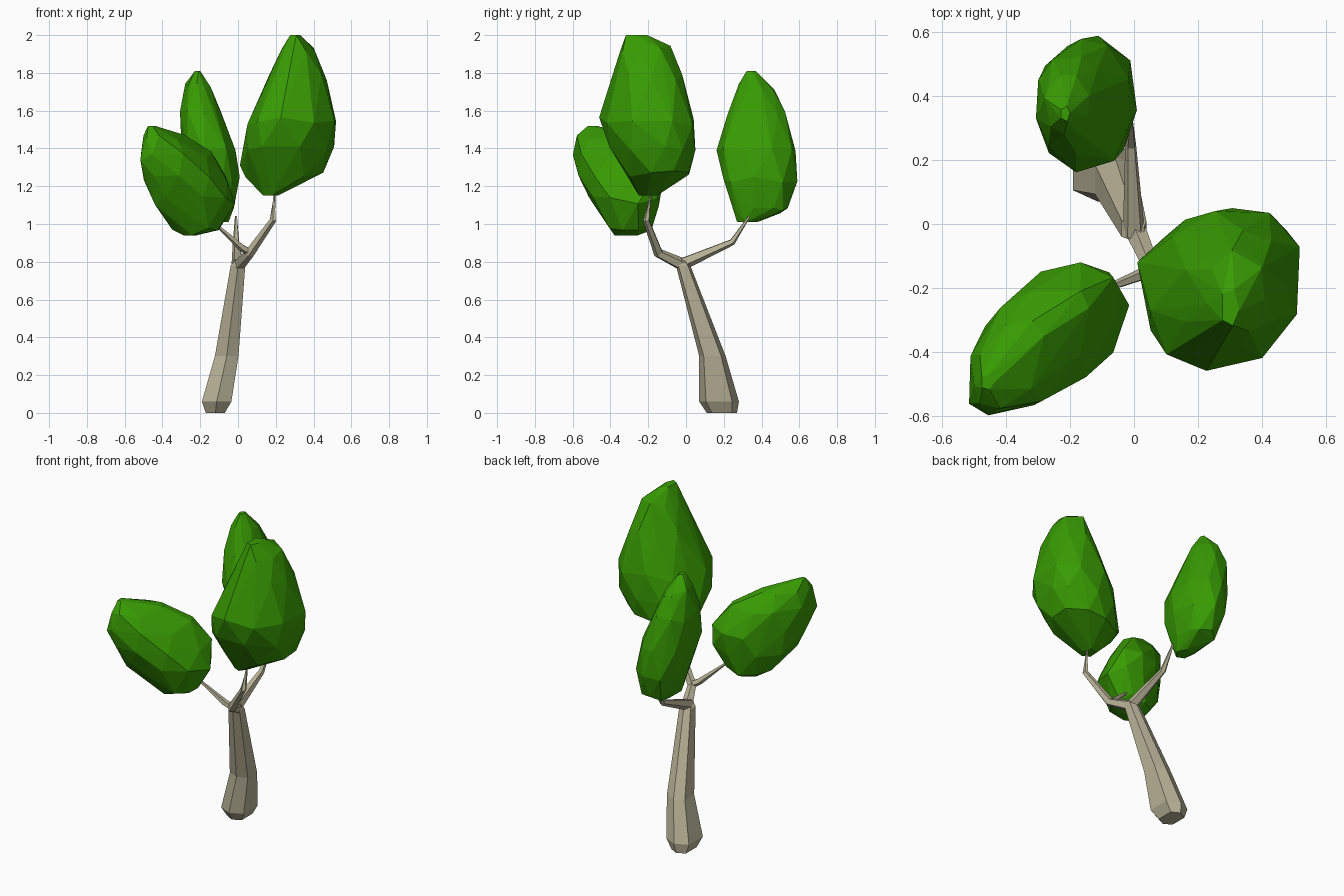
import bpy, bmesh, math, random
from mathutils import Vector

if "Cube" in bpy.data.objects:
    bpy.data.objects.remove(bpy.data.objects["Cube"])

random.seed(4)


def material(name, rgb):
    m = bpy.data.materials.new(name)
    m.diffuse_color = (*rgb, 1)
    m.use_nodes = True
    m.node_tree.nodes["Principled BSDF"].inputs["Base Color"].default_value = m.diffuse_color
    return m


BARK = material("bark", (0.49, 0.46, 0.32))
LEAF = material("leaf_green", (0.04, 0.33, 0.001))


def finish(bm, name, mat):
    bmesh.ops.recalc_face_normals(bm, faces=bm.faces[:])
    me = bpy.data.meshes.new(name)
    bm.to_mesh(me)
    bm.free()
    me.materials.append(mat)
    ob = bpy.data.objects.new(name, me)
    bpy.context.collection.objects.link(ob)
    return ob


def squared(c, power):
    """Signed power, turns circles into squarer rings."""
    return math.copysign(abs(c) ** power, c)


def loft(name, rings, mat):
    """Skin a list of equal-length point rings and cap both ends."""
    bm = bmesh.new()
    vs = [[bm.verts.new(p) for p in r] for r in rings]
    n = len(vs[0])
    for a, b in zip(vs, vs[1:]):
        for i in range(n):
            j = (i + 1) % n
            bm.faces.new((a[i], a[j], b[j], b[i]))
    bm.faces.new(vs[0])
    bm.faces.new(vs[-1])
    return finish(bm, name, mat)


def branch(name, path, sides=5):
    """Tapered limb along (x, y, z, radius) stations."""
    pts = [Vector(p[:3]) for p in path]
    rings = []
    for i, p in enumerate(pts):
        d = (pts[min(i + 1, len(pts) - 1)] - pts[max(i - 1, 0)]).normalized()
        u = d.cross(Vector((0.3, 0.2, 1))).normalized()
        v = d.cross(u)
        rings.append([p + path[i][3] * (u * math.cos(t) + v * math.sin(t))
                      for t in (2 * math.pi * k / sides for k in range(sides))])
    return loft(name, rings, BARK)


def foliage(name, layers, corners=()):
    """Faceted crown: hull over rings given as z, xmin, xmax, ymin, ymax, phase.
    A phase below 90 degrees stretches the ring along the x = y diagonal."""
    bm = bmesh.new()
    for k, (z, x0, x1, y0, y1, phase) in enumerate(layers):
        end = k in (0, len(layers) - 1)
        n = 5 if end else 9
        for i in range(n):
            t = 2 * math.pi * (i + 0.5 * (k % 2)) / n + random.uniform(-0.15, 0.15)
            cx = squared(math.cos(t), 0.88)
            cy = squared(math.cos(t - math.radians(phase)), 0.88)
            dz = 0 if end else random.uniform(-0.025, 0.025)
            bm.verts.new(((x0 + x1) / 2 + (x1 - x0) / 2 * cx,
                          (y0 + y1) / 2 + (y1 - y0) / 2 * cy, z + dz))
    for c in corners:
        bm.verts.new(c)
    r = bmesh.ops.convex_hull(bm, input=bm.verts[:])
    loose = {g for g in r["geom_interior"] + r["geom_unused"]
             if isinstance(g, bmesh.types.BMVert)}
    bmesh.ops.delete(bm, geom=list(loose), context='VERTS')
    return finish(bm, name, LEAF)


# Leaning six-sided trunk
trunk = [(-0.12, 0.19, 0.0, 0.055, 0.08), (-0.113, 0.175, 0.06, 0.085, 0.105),
         (-0.06, 0.14, 0.30, 0.068, 0.07), (0.0, -0.015, 0.78, 0.042, 0.038),
         (0.008, -0.03, 0.81, 0.025, 0.025)]
loft("trunk", [[(x + rx * squared(math.cos(t), 0.6), y + ry * squared(math.sin(t), 0.6), z)
                for t in (math.pi * (k + 0.5) / 3 for k in range(6))]
               for x, y, z, rx, ry in trunk], BARK)

# Branches
branch("back_branch", [(0.0, -0.03, 0.785, 0.036), (-0.01, 0.245, 0.905, 0.018),
                       (-0.01, 0.335, 1.04, 0.006)])
branch("right_branch", [(0.0, -0.01, 0.78, 0.036), (0.06, -0.145, 0.845, 0.027),
                        (0.185, -0.21, 1.02, 0.018), (0.195, -0.18, 1.18, 0.008)])
branch("left_branch", [(0.07, -0.14, 0.845, 0.022), (0.02, -0.16, 0.875, 0.02),
                       (-0.13, -0.22, 1.01, 0.007)])

# Leaf crowns
foliage("right_foliage", [
    (1.15, 0.13, 0.21, -0.25, -0.15, 90), (1.26, 0.04, 0.46, -0.32, 0.02, 82),
    (1.39, 0.03, 0.51, -0.42, 0.05, 80), (1.54, 0.05, 0.53, -0.46, 0.05, 80),
    (1.77, 0.15, 0.47, -0.39, -0.02, 82), (1.92, 0.23, 0.41, -0.35, -0.08, 85),
    (2.0, 0.27, 0.33, -0.32, -0.2, 90)],
    corners=[(0.01, -0.12, 1.31)])
foliage("left_foliage", [
    (0.94, -0.29, -0.22, -0.38, -0.25, 90), (0.99, -0.35, -0.10, -0.43, -0.18, 80),
    (1.12, -0.46, -0.015, -0.52, -0.14, 68), (1.24, -0.50, -0.05, -0.58, -0.12, 62),
    (1.36, -0.53, -0.14, -0.60, -0.19, 60), (1.45, -0.50, -0.28, -0.58, -0.30, 65),
    (1.52, -0.48, -0.44, -0.52, -0.47, 90)])
foliage("back_foliage", [
    (1.01, -0.14, -0.05, 0.27, 0.38, 90), (1.07, -0.20, -0.02, 0.25, 0.54, 90),
    (1.23, -0.26, 0.01, 0.19, 0.59, 90), (1.40, -0.30, -0.01, 0.16, 0.58, 90),
    (1.58, -0.31, -0.09, 0.22, 0.53, 90), (1.72, -0.28, -0.14, 0.28, 0.47, 90),
    (1.81, -0.23, -0.20, 0.32, 0.37, 90)])
